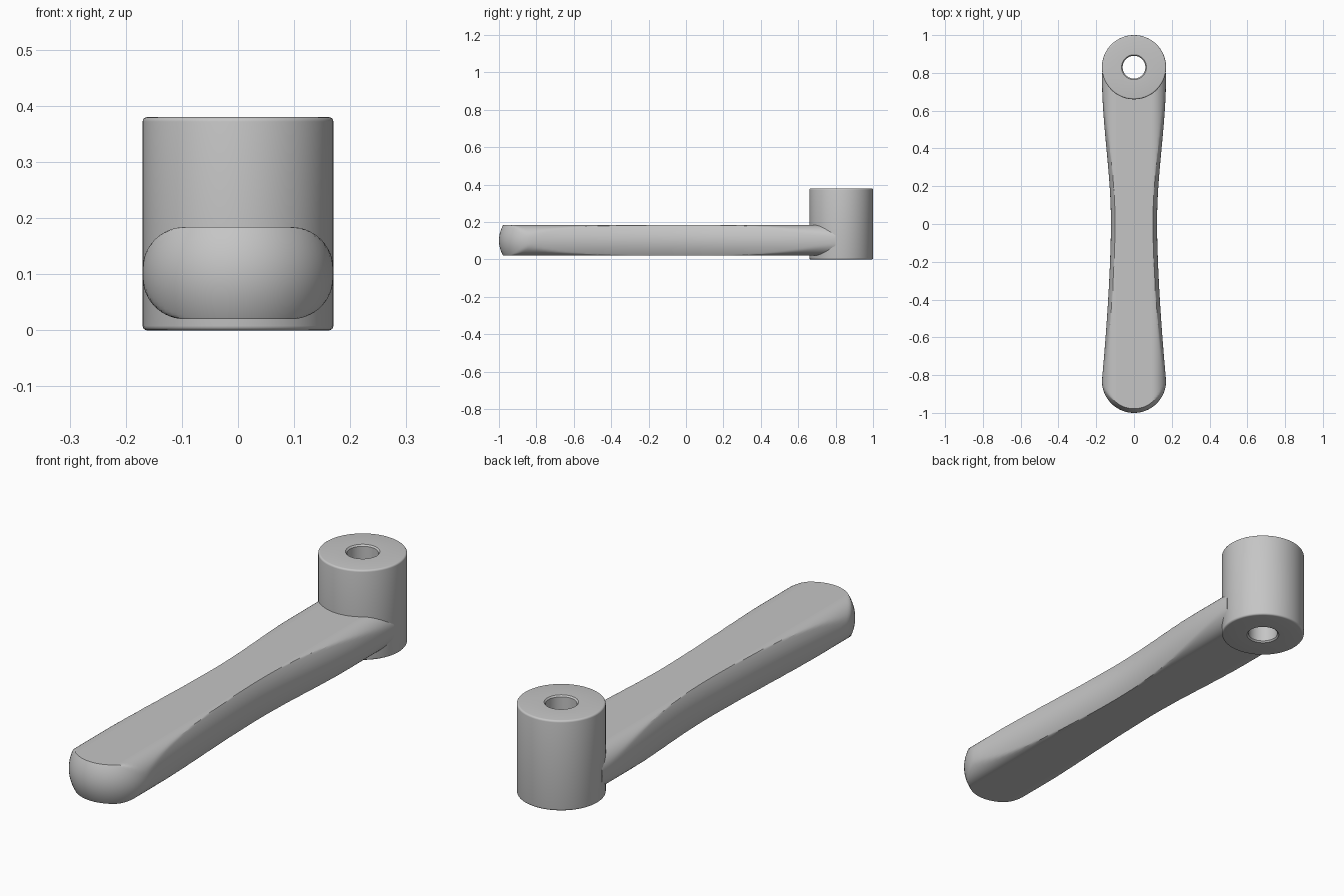
import bpy, bmesh
from math import sin, cos, pi, sqrt, radians

cube = bpy.data.objects.get("Cube")
if cube:
    bpy.data.objects.remove(cube, do_unlink=True)

metal = bpy.data.materials.new("plain grey")
metal.use_nodes = True
grey = (0.56, 0.56, 0.56, 1)
metal.diffuse_color = grey
metal.node_tree.nodes["Principled BSDF"].inputs["Base Color"].default_value = grey

HUB_Y, RADIUS = 0.83, 0.17          # hub axis and half width of both ends
MID_Z, HALF_Z = 0.102, 0.082        # handle centre height and half thickness
WAIST, ROUND, BULGE = 0.122, 0.075, 0.022


def finish(bm, name, flat_caps=False):
    bmesh.ops.recalc_face_normals(bm, faces=bm.faces)
    mesh = bpy.data.meshes.new(name)
    bm.to_mesh(mesh)
    bm.free()
    mesh.materials.append(metal)
    obj = bpy.data.objects.new(name, mesh)
    bpy.context.collection.objects.link(obj)
    bpy.ops.object.select_all(action='DESELECT')
    obj.select_set(True)
    bpy.context.view_layer.objects.active = obj
    bpy.ops.object.shade_smooth_by_angle(angle=radians(28))
    if flat_caps:
        for poly in mesh.polygons:
            if len(poly.vertices) > 4:
                poly.use_smooth = False


def bridge(bm, rings, closed=False):
    pairs = list(zip(rings, rings[1:]))
    if closed:
        pairs.append((rings[-1], rings[0]))
    for a, b in pairs:
        for i in range(len(a)):
            j = (i + 1) % len(a)
            bm.faces.new((a[i], a[j], b[j], b[i]))


# Hub: a bored cylinder with softened rims, revolved from its profile
def hub():
    top, bore, soft, cham = 0.38, 0.06, 0.008, 0.006
    lower = [(bore, cham), (bore + cham, 0)]
    lower += [(RADIUS - soft + soft * sin(a), soft - soft * cos(a))
              for a in (k * pi / 8 for k in range(5))]
    profile = lower + [(r, top - z) for r, z in reversed(lower)]
    bm = bmesh.new()
    n = 72
    rings = [[bm.verts.new((r * cos(2 * pi * i / n), HUB_Y + r * sin(2 * pi * i / n), z))
              for i in range(n)] for r, z in profile]
    bridge(bm, rings, closed=True)
    finish(bm, "hub")


# Half width of the waisted handle along its length
def half_width(y):
    if y < 0:
        u = (-y / HUB_Y) ** 1.6
    else:
        u = 0.5 - 0.5 * cos(pi * min(y / 0.8, 1))
    return WAIST + (RADIUS - WAIST) * u


# Plan outline of one layer, pulled in by the given inset
def outline(inset):
    n, end_y = 44, 0.8
    ys = [-HUB_Y + (end_y + HUB_Y) * k / n for k in range(n + 1)]
    right = [(half_width(y) - inset, y) for y in ys]
    tip_r = RADIUS - inset
    tip = [(-tip_r * cos(pi * k / 32), -HUB_Y - tip_r * sin(pi * k / 32))
           for k in range(1, 32)]
    # concave end that stays inside the hub wall, clear of the bore
    seat = [(0.085 * cos(a), HUB_Y - 0.085 * sin(a))
            for a in (0.36 + (pi - 0.72) * k / 16 for k in range(17))]
    left = [(-x, y) for x, y in reversed(right)]
    return right + seat + left + tip


# Handle: stacked layers, bulged at the rim and limited by a rounded bar section
def handle():
    bm = bmesh.new()
    layers, rings = 28, []
    for k in range(layers + 1):
        t = -cos(pi * k / layers)
        over = max(0, abs(t) * HALF_Z - (HALF_Z - ROUND))
        limit = RADIUS - ROUND + sqrt(max(0, ROUND ** 2 - over ** 2))
        rings.append([bm.verts.new((max(-limit, min(limit, x)), y, MID_Z + HALF_Z * t))
                      for x, y in outline(BULGE * t * t)])
    bridge(bm, rings)
    bm.faces.new(rings[0])
    bm.faces.new(rings[-1])
    finish(bm, "handle", flat_caps=True)


hub()
handle()
